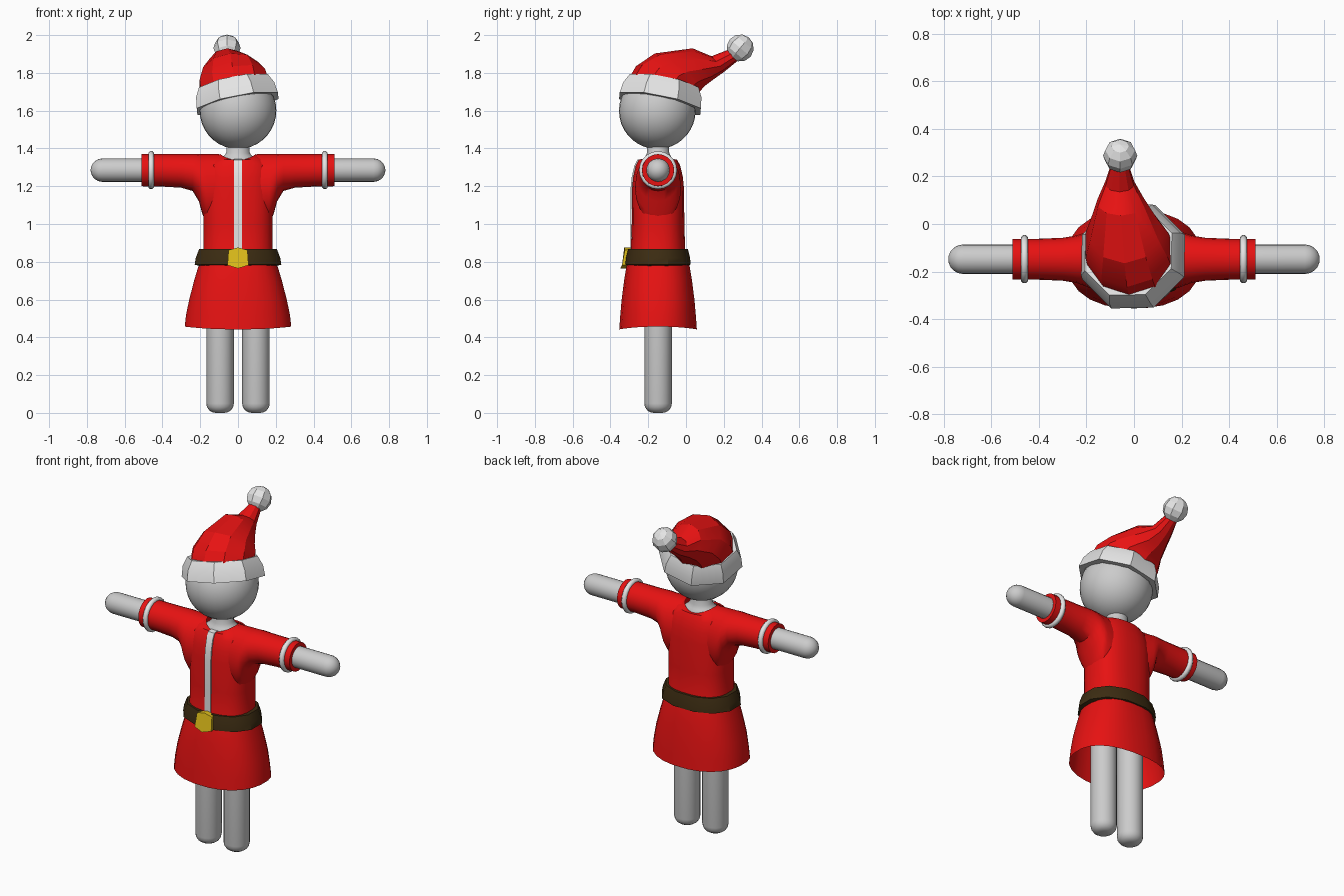
import bpy, bmesh, math
from mathutils import Vector, Matrix

if "Cube" in bpy.data.objects:
    bpy.data.objects.remove(bpy.data.objects["Cube"])

CY = -0.148  # depth of the body axis


def material(name, rgb):
    m = bpy.data.materials.new(name)
    m.diffuse_color = (*rgb, 1)
    m.use_nodes = True
    m.node_tree.nodes["Principled BSDF"].inputs["Base Color"].default_value = m.diffuse_color
    return m


SKIN = material("pale grey", (0.6, 0.6, 0.6))
TRIM = material("white trim", (0.78, 0.78, 0.78))
RED = material("red cloth", (0.8, 0.006, 0.006))
BROWN = material("dark brown", (0.045, 0.025, 0.006))
GOLD = material("gold", (0.72, 0.5, 0.01))


def finish(name, bm, mat, angle=40):
    bmesh.ops.recalc_face_normals(bm, faces=bm.faces)
    me = bpy.data.meshes.new(name)
    bm.to_mesh(me)
    bm.free()
    ob = bpy.data.objects.new(name, me)
    bpy.context.collection.objects.link(ob)
    me.materials.append(mat)
    if angle:
        bpy.ops.object.select_all(action='DESELECT')
        ob.select_set(True)
        bpy.context.view_layer.objects.active = ob
        bpy.ops.object.shade_smooth_by_angle(angle=math.radians(angle))
    return ob


def loft(name, rings, mat, caps=(False, False), angle=40, closed=False):
    """Skin a list of equal-length point rings."""
    bm = bmesh.new()
    vs = [[bm.verts.new(p) for p in r] for r in rings]
    n = len(vs[0])
    pairs = list(zip(vs, vs[1:])) + ([(vs[-1], vs[0])] if closed else [])
    for a, b in pairs:
        for i in range(n):
            j = (i + 1) % n
            bm.faces.new((a[i], a[j], b[j], b[i]))
    for use, r in zip(caps, (vs[0], vs[-1])):
        if use:
            bm.faces.new(r)
    return finish(name, bm, mat, angle)


def oval(z, hx, hy, n=24, p=2.0, dip=0.0):
    """Horizontal superellipse ring; dip lowers the front and back."""
    pts = []
    for i in range(n):
        t = 2 * math.pi * (i + 0.5) / n
        c, s = math.cos(t), math.sin(t)
        pts.append(Vector((hx * math.copysign(abs(c) ** (2 / p), c),
                           CY + hy * math.copysign(abs(s) ** (2 / p), s),
                           z - dip * s * s)))
    return pts


def hoop(x, cz, rz, ry, n=20):
    """Ring around the x axis."""
    return [Vector((x, CY + ry * math.cos(2 * math.pi * i / n),
                    cz + rz * math.sin(2 * math.pi * i / n))) for i in range(n)]


# Head
bm = bmesh.new()
bmesh.ops.create_uvsphere(bm, u_segments=32, v_segments=18, radius=0.203,
                          matrix=Matrix.Translation((0, CY - 0.004, 1.6)))
finish("head", bm, SKIN)

# Inner body with flared neck
loft("body", [oval(z, a, b) for z, a, b in [
    (0.62, 0.12, 0.08), (0.66, 0.155, 0.11), (0.8, 0.16, 0.115), (1.2, 0.16, 0.115),
    (1.3, 0.13, 0.095), (1.335, 0.105, 0.085), (1.355, 0.08, 0.07), (1.375, 0.063, 0.06),
    (1.43, 0.06, 0.058)]], SKIN, (True, True))

# Coat body and flared skirt, open at neck and hem
loft("coat", [oval(z, a, b, 24, p, d) for z, a, b, p, d in [
    (0.457, 0.284, 0.207, 2.3, 0.015), (0.52, 0.277, 0.202, 2.3, 0.01), (0.6, 0.26, 0.194, 2.4, 0),
    (0.7, 0.234, 0.181, 2.4, 0), (0.78, 0.21, 0.168, 2.4, 0), (0.86, 0.185, 0.145, 2.5, 0),
    (1.0, 0.185, 0.14, 2.6, 0), (1.18, 0.185, 0.139, 2.6, 0), (1.25, 0.183, 0.132, 2.5, 0),
    (1.31, 0.172, 0.118, 2.4, 0), (1.345, 0.14, 0.102, 2.2, 0.005),
    (1.37, 0.095, 0.082, 2, 0.032)]], RED)

# Front trim strip running down the coat
path = [(-0.288, 0.84), (-0.288, 1.0), (-0.287, 1.18), (-0.28, 1.25), (-0.266, 1.31),
        (-0.25, 1.34), (-0.232, 1.343)]
loft("front_strip", [[Vector((sx * 0.021, CY + (y - CY) + dy, z)) for sx, dy in
                      ((-1, 0.01), (-1, -0.007), (1, -0.007), (1, 0.01))] for y, z in path],
     TRIM, (True, True))

# Arms, sleeves, cuffs and legs on both sides
for s, side in ((-1, "left"), (1, "right")):
    loft(side + "_sleeve", [hoop(s * x, cz, rz, ry) for x, cz, rz, ry in [
        (0.10, 1.19, 0.18, 0.115), (0.165, 1.19, 0.18, 0.122), (0.188, 1.21, 0.16, 0.12),
        (0.207, 1.245, 0.125, 0.112), (0.24, 1.273, 0.098, 0.1), (0.3, 1.281, 0.089, 0.09),
        (0.4, 1.284, 0.086, 0.086), (0.51, 1.285, 0.085, 0.085), (0.51, 1.285, 0.062, 0.062)]], RED)

    R = 0.062
    tip = [(0.78 - R + R * math.sin(a), R * math.cos(a))
           for a in [math.radians(d) for d in (0, 20, 40, 58, 74, 85)]]
    loft(side + "_arm", [hoop(s * x, 1.285, r, r) for x, r in [(0.2, R)] + tip],
         SKIN, (True, True))

    ring = []
    for k in range(8):
        a = 2 * math.pi * k / 8 + math.pi / 8
        r = 0.086 + 0.016 * math.sin(a)
        ring.append(hoop(s * (0.46 + 0.016 * math.cos(a)), 1.285, r, r))
    loft(side + "_cuff", ring, TRIM, closed=True, angle=60)

    R, e = 0.073, 0.05
    foot = [(e - e * math.sin(a), R - e + e * math.cos(a))
            for a in [math.radians(d) for d in (90, 68, 45, 22, 0)]]
    loft(side + "_leg", [[Vector((s * 0.095 + r * math.cos(2 * math.pi * i / 20),
                                  CY + r * math.sin(2 * math.pi * i / 20), z))
                          for i in range(20)] for z, r in foot + [(0.75, R)]],
         SKIN, (True, True))

# Belt: flared closed band
loft("belt", [oval(z, a, b, 12, 2.2) for z, a, b in [
    (0.775, 0.2, 0.15), (0.785, 0.237, 0.178), (0.82, 0.231, 0.175), (0.868, 0.212, 0.163),
    (0.868, 0.175, 0.13)]], BROWN, closed=True, angle=35)

# Buckle: bent six-sided plate leaning with the belt
outline = [(-0.05, 0.862), (0, 0.876), (0.05, 0.862), (0.056, 0.782), (0, 0.765), (-0.056, 0.782)]
loft("buckle", [[Vector((x, y - 0.19 * (0.87 - z) - (0.006 if x == 0 else 0), z)) for x, z in outline]
                for y in (-0.29, -0.322)], GOLD, (True, True), angle=20)

# Hat band: tilted octagonal frustum
AXIS = Vector((-0.2, 0.2, 1)).normalized()
TILT = Vector((0, 0, 1)).rotation_difference(AXIS).to_matrix()
BASE = Vector((-0.002, -0.138, 1.637))


def band_ring(h, r):
    return [BASE + TILT @ Vector((r * math.cos(math.pi * (i + 0.5) / 4),
                                  r * math.sin(math.pi * (i + 0.5) / 4), h)) for i in range(8)]


loft("hat_band", [band_ring(h, r) for h, r in
                  [(0, 0.2), (0, 0.237), (0.06, 0.228), (0.112, 0.2), (0.112, 0.17)]],
     TRIM, closed=True, angle=20)

# Hat: rings set by their front point, back point, half width, centre x and roll
hat = [(-0.30, 1.775, 0.06, 1.685, 0.185, -0.02, 0.2),
       (-0.265, 1.835, 0.085, 1.715, 0.182, -0.03, 0.17),
       (-0.165, 1.903, 0.105, 1.735, 0.152, -0.04, 0.1),
       (0.035, 1.93, 0.145, 1.765, 0.102, -0.055, 0),
       (0.135, 1.888, 0.205, 1.808, 0.063, -0.06, 0),
       (0.23, 1.925, 0.275, 1.865, 0.036, -0.06, 0)]
rings = []
for fy, fz, by, bz, w, cx, roll in hat:
    front, back = Vector((0, fy, fz)), Vector((0, by, bz))
    ring = []
    for i in range(10):
        t = 2 * math.pi * i / 10
        p = (front + back) / 2 + (back - front) / 2 * math.cos(t)
        ring.append(p + Vector((cx + w * math.sin(t), 0, roll * w * math.sin(t))))
    rings.append(ring)
loft("hat", rings, RED, (False, True), angle=25)

# Pompom: faceted ball
bm = bmesh.new()
bmesh.ops.create_uvsphere(bm, u_segments=8, v_segments=6, radius=0.072,
                          matrix=Matrix.Translation((-0.058, 0.287, 1.932))
                          @ Matrix.Rotation(math.radians(-40), 4, 'X'))
finish("pompom", bm, TRIM, angle=0)
